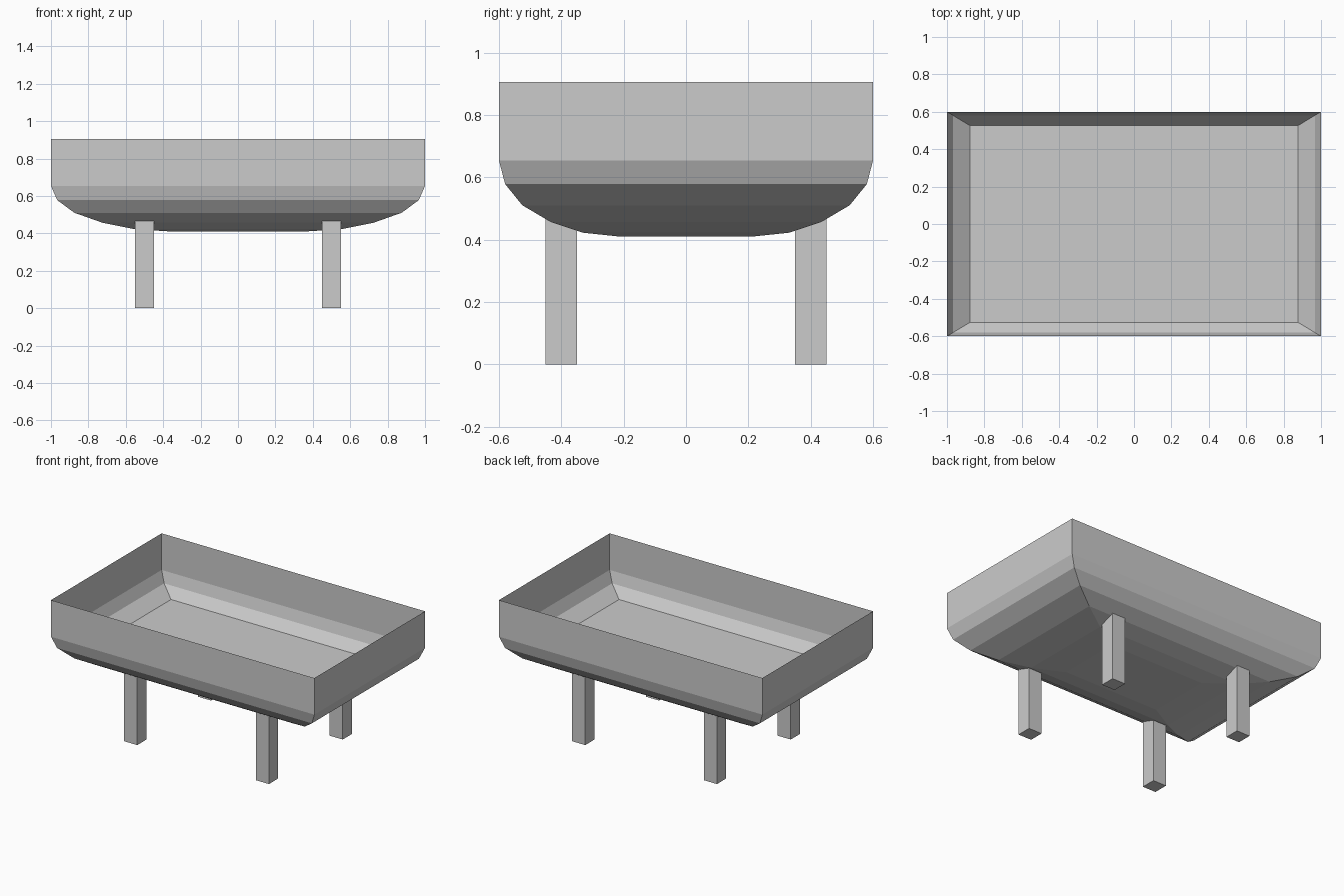
import bpy, bmesh

if "Cube" in bpy.data.objects:
    bpy.data.objects.remove(bpy.data.objects["Cube"])


def make_object(name, bm):
    mesh = bpy.data.meshes.new(name)
    bm.to_mesh(mesh)
    bm.free()
    obj = bpy.data.objects.new(name, mesh)
    bpy.context.collection.objects.link(obj)
    return obj


def rectangle(bm, scale, z):
    corners = ((-1, -0.6), (1, -0.6), (1, 0.6), (-1, 0.6))
    return [bm.verts.new((x * scale, y * scale, z)) for x, y in corners]


# Thin open tub: stacked rectangles following a curved belly profile
profile = [(0.36, 0.41), (0.55, 0.422), (0.725, 0.457), (0.875, 0.51),
           (0.967, 0.578), (1.0, 0.654), (1.0, 0.905)]
bm = bmesh.new()
rings = [rectangle(bm, s, z) for s, z in profile]
bm.faces.new(rings[0][::-1])
for low, high in zip(rings, rings[1:]):
    for i in range(4):
        j = (i + 1) % 4
        bm.faces.new((low[i], low[j], high[j], high[i]))
make_object("tub", bm)

# Flat inner floor
bm = bmesh.new()
bm.faces.new(rectangle(bm, 0.877, 0.512))
make_object("tub_floor", bm)

# Four square legs reaching up into the belly
for sx, side in ((-1, "left"), (1, "right")):
    for sy, end in ((-1, "front"), (1, "back")):
        bm = bmesh.new()
        bmesh.ops.create_cube(bm, size=1)
        bmesh.ops.scale(bm, vec=(0.1, 0.1, 0.5), verts=bm.verts)
        leg = make_object(f"{end}_{side}_leg", bm)
        leg.location = (sx * 0.5, sy * 0.4, 0.25)
